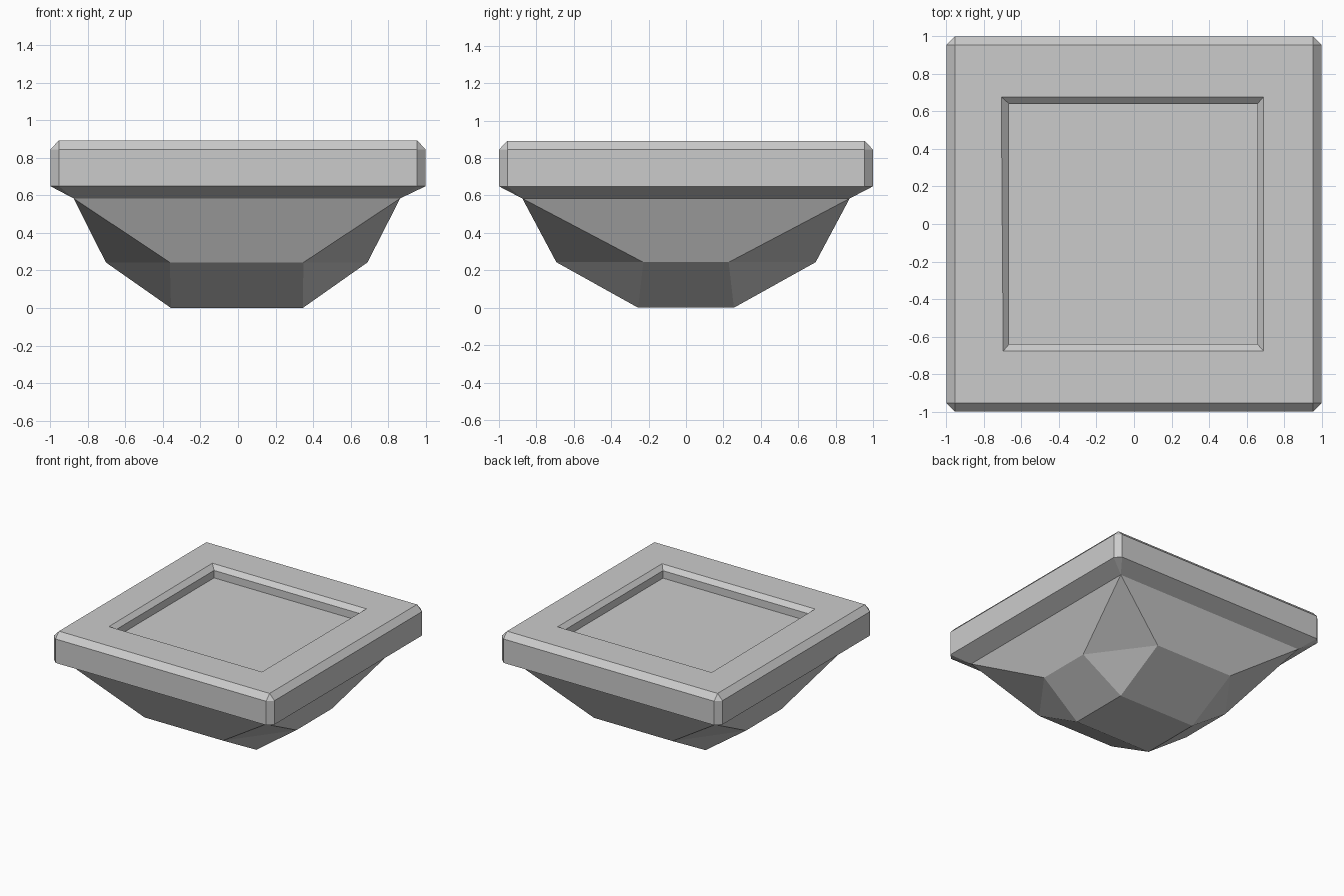
import bpy, bmesh

if "Cube" in bpy.data.objects:
    bpy.data.objects.remove(bpy.data.objects["Cube"])


def ring(bm, z, ax, ay, cx=None, cy=None, dx=0.0):
    """Eight-point ring: half sizes ax, ay with flat sides ending at cx, cy.
    Without cx, cy the corner pairs coincide and give a plain rectangle."""
    cx = ax if cx is None else cx
    cy = ay if cy is None else cy
    pts = [(ax, -cy), (ax, cy), (cx, ay), (-cx, ay),
           (-ax, cy), (-ax, -cy), (-cx, -ay), (cx, -ay)]
    return [bm.verts.new((x + dx, y, z)) for x, y in pts]


bm = bmesh.new()
rings = [
    # faceted underside
    ring(bm, 0.0, 0.351, 0.256, dx=-0.006),
    ring(bm, 0.243, 0.697, 0.693, 0.356, 0.228, dx=-0.007),
    ring(bm, 0.584, 0.870, 0.875, dx=-0.006),
    # slab with chamfered corners and top edge
    ring(bm, 0.649, 1.0, 1.0, 0.955, 0.955),
    ring(bm, 0.845, 1.0, 1.0, 0.955, 0.955),
    ring(bm, 0.892, 0.955, 0.955),
    # recess: bevelled lip, wall, floor
    ring(bm, 0.892, 0.694, 0.677, dx=-0.003),
    ring(bm, 0.858, 0.661, 0.640, dx=-0.004),
    ring(bm, 0.797, 0.661, 0.640, dx=-0.004),
]
# slightly skewed back left corner of the lip
for v in rings[6][3:5]:
    v.co.x -= 0.01

for a, b in zip(rings, rings[1:]):
    for i in range(8):
        j = (i + 1) % 8
        bm.faces.new((a[i], a[j], b[j], b[i]))
bm.faces.new(rings[0][::-1])
bm.faces.new(rings[-1])
bmesh.ops.remove_doubles(bm, verts=bm.verts[:], dist=1e-4)
bmesh.ops.recalc_face_normals(bm, faces=bm.faces[:])

mesh = bpy.data.meshes.new("recessed_slab_block")
bm.to_mesh(mesh)
bm.free()
obj = bpy.data.objects.new("recessed_slab_block", mesh)
bpy.context.collection.objects.link(obj)
